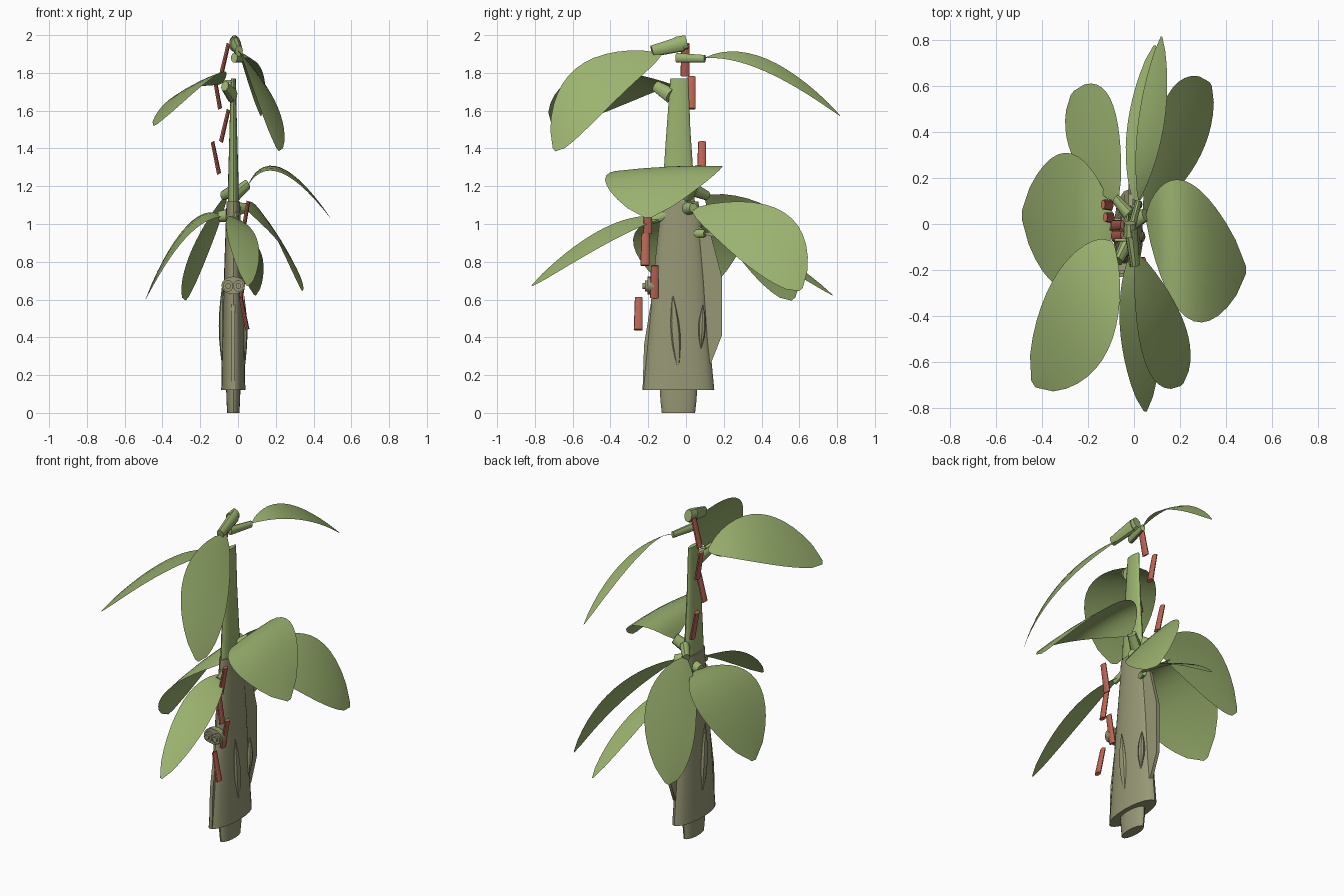
import bpy, bmesh, math
from mathutils import Vector

if "Cube" in bpy.data.objects:
    bpy.data.objects.remove(bpy.data.objects["Cube"])

SQUASH = 0.45   # the plant is flattened along x


def material(name, rgb):
    m = bpy.data.materials.new(name)
    m.diffuse_color = (*rgb, 1)
    m.use_nodes = True
    m.node_tree.nodes["Principled BSDF"].inputs["Base Color"].default_value = m.diffuse_color
    return m


GREEN = material("leaf green", (0.33, 0.45, 0.16))
BARK = material("bark olive", (0.31, 0.31, 0.18))
RED = material("red stick", (0.50, 0.13, 0.09))


def finish(name, verts, faces, mat, up=False):
    me = bpy.data.meshes.new(name)
    me.from_pydata(verts, [], faces)
    bm = bmesh.new()
    bm.from_mesh(me)
    bmesh.ops.recalc_face_normals(bm, faces=bm.faces)
    bm.normal_update()
    if up and sum(f.normal.z for f in bm.faces) < 0:
        bmesh.ops.reverse_faces(bm, faces=bm.faces)
    bm.to_mesh(me)
    bm.free()
    ob = bpy.data.objects.new(name, me)
    bpy.context.collection.objects.link(ob)
    me.materials.append(mat)
    bpy.ops.object.select_all(action='DESELECT')
    ob.select_set(True)
    bpy.context.view_layer.objects.active = ob
    bpy.ops.object.shade_smooth_by_angle(angle=math.radians(40))
    return ob


def loft(name, rings, mat):
    n = len(rings[0])
    verts = [v for r in rings for v in r]
    faces = [(k * n + i, k * n + (i + 1) % n, (k + 1) * n + (i + 1) % n, (k + 1) * n + i)
             for k in range(len(rings) - 1) for i in range(n)]
    faces += [tuple(range(n))[::-1], tuple(range((len(rings) - 1) * n, len(rings) * n))]
    return finish(name, verts, faces, mat)


def column(name, sections, mat, n=20):
    # sections: z, half width in x, half width in y, centre y
    loft(name, [[(-0.025 + a * math.cos(math.tau * i / n), cy + b * math.sin(math.tau * i / n), z)
                 for i in range(n)] for z, a, b, cy in sections], mat)


def stick(name, p, q, r1, r2, mat, n=10, squash=SQUASH):
    p, q = Vector(p), Vector(q)
    d = (q - p).normalized()
    u = d.orthogonal().normalized()
    w = d.cross(u)
    rings = []
    for c, r in ((p, r1), (q, r2)):
        ring = []
        for i in range(n):
            o = (u * math.cos(math.tau * i / n) + w * math.sin(math.tau * i / n)) * r
            o.x *= squash
            ring.append(c + o)
        rings.append(ring)
    loft(name, rings, mat)


def blade(name, base, tip, edge_a, edge_b, power, mat, camber=0.04, rows=14, cols=4):
    # arched sheet through base, tip and the two widest edge points
    base, tip, ea, eb = map(Vector, (base, tip, edge_a, edge_b))
    side = (eb - ea) / 2
    bow = (ea + eb) / 2 - base.lerp(tip, 0.55)
    nrm = side.cross(tip - base).normalized()
    if nrm.dot(bow) < 0:
        nrm = -nrm
    nrm *= camber * side.length
    verts, faces = [], []
    for k in range(rows + 1):
        t = 0.006 + 0.99 * k / rows
        w = math.sin(math.pi * t ** 1.14) ** power
        c = base.lerp(tip, t) + bow * 4 * t * (1 - t)
        for j in range(cols + 1):
            u = 2 * j / cols - 1
            verts.append(c + side * w * u + nrm * w * (1 - u * u))
    s = cols + 1
    for k in range(rows):
        faces += [(k * s + j, k * s + j + 1, (k + 1) * s + j + 1, (k + 1) * s + j) for j in range(cols)]
    return finish(name, verts, faces, mat, up=True)


# trunk, root stub and upper stem
column("root_stub", [(0, .032, .088, -.04), (.06, .036, .095, -.04), (.14, .038, .1, -.04)], BARK)
column("trunk", [(.12, .064, .19, -.04), (.4, .058, .163, -.04), (.7, .05, .14, -.035),
                 (1.0, .04, .112, -.03), (1.12, .036, .1, -.035)], BARK)
column("upper_stem", [(1.05, .03, .09, -.04), (1.25, .027, .08, -.04), (1.5, .02, .063, -.04),
                      (1.77, .013, .048, -.035)], GREEN)

# leaves: base, tip, two widest edge points, fullness
LEAVES = {
    "top_front_leaf": ((.01, -.13, 1.9), (.21, -.70, 1.39), (.05, -.61, 1.80), (.222, -.44, 1.59), .6),
    "top_back_leaf": ((.02, .1, 1.88), (.12, .82, 1.57), (.02, .46, 1.86), (.135, .46, 1.79), .7),
    "top_left_leaf": ((-.09, -.08, 1.74), (-.44, -.70, 1.52), (-.35, -.24, 1.67), (-.13, -.58, 1.78), .58),
    "right_leaf": ((.05, .03, 1.2), (.49, -.20, 1.03), (.24, .18, 1.29), (.25, -.42, 1.262), .68),
    "back_right_leaf": ((.04, .03, 1.08), (.335, .61, .65), (.14, .55, 1.04), (.285, .29, .81), .62),
    "back_left_leaf": ((-.07, .1, 1.15), (-.27, .57, .6), (-.27, .30, .80), (-.1, .54, 1.0), .58),
    "left_leaf": ((-.08, 0, 1.04), (-.49, .04, .6), (-.29, .31, .97), (-.3, -.28, .90), .65),
    "front_leaf": ((-.01, -.13, 1.03), (.05, -.82, .67), (-.06, -.47, .96), (.11, -.45, .88), .62),
    "back_leaf": ((.01, .08, .95), (.09, .78, .62), (-.03, .42, .88), (.13, .42, .82), .65),
}
for name, pts in LEAVES.items():
    blade(name, *pts, GREEN)

# leaf stalks
STALKS = [
    ((-.015, -.02, 1.955), (.005, -.18, 1.915), .042, .03),
    ((-.02, -.05, 1.88), (.02, .1, 1.875), .026, .02),
    ((-.03, -.08, 1.68), (-.07, -.16, 1.73), .042, .03),
    ((-.02, 0, 1.15), (.05, .04, 1.21), .04, .03),
    ((-.02, 0, 1.08), (.05, .04, 1.085), .04, .025),
    ((-.02, .04, 1.18), (-.08, .11, 1.15), .035, .025),
    ((-.02, -.02, 1.05), (-.1, 0, 1.04), .04, .03),
    ((-.015, -.1, 1.05), (-.01, -.18, 1.02), .025, .02),
    ((-.015, .03, .95), (.01, .1, .95), .025, .02),
]
for i, s in enumerate(STALKS):
    stick(f"leaf_stalk_{i + 1}", *s, GREEN, squash=0.7)

# bud at the very top
stick("top_bud", (-.018, -.05, 1.95), (-.018, .005, 1.965), .042, .036, GREEN, squash=0.7)
stick("stem_tip", (-.085, -.07, 1.755), (-.02, -.07, 1.755), .008, .006, GREEN)

# red sticks: x at top, x at bottom, y, z at top
for i, (xa, xb, y, z) in enumerate([(-.05, -.09, -.003, 1.955), (-.125, -.095, .03, 1.78),
                                    (-.05, -.09, -.05, 1.605), (-.135, -.1, .085, 1.435),
                                    (.055, .025, -.2, 1.12), (.02, .045, -.215, .95),
                                    (.045, .015, -.165, .78), (.015, .05, -.25, .61)]):
    stick(f"red_stick_{i + 1}", (xa, y, z), (xb, y - .003, z - .17), .021, .024, RED)


# knob with two ringed discs on the front of the trunk
def disc(name, x, z, y0, y1, a, b, n=16):
    loft(name, [[(x + a * math.cos(math.tau * i / n), y, z + b * math.sin(math.tau * i / n))
                 for i in range(n)] for y in (y0, y1)], BARK)


disc("knob", -.025, .675, -.17, -.205, .063, .047)
for s in (-1, 1):
    disc("knob_ring", -.025 + s * .027, .672, -.2, -.218, .027, .03)
    disc("knob_centre", -.025 + s * .027, .672, -.21, -.23, .014, .016)


# peeling bark: tapered fins standing out of the trunk
def fin(name, outline, x0, x1):
    loft(name, [[(x, y, z) for y, z in outline] for x in (x0, x1)], BARK)


fin("back_bark_fin", [(.05, .2), (.135, .27), (.19, .41), (.19, .72), (.13, .95), (.05, 1.0)], -.025, -.005)
fin("front_bark_fin", [(-.1, .12), (-.23, .12), (-.222, .36), (-.19, .56), (-.14, .68), (-.1, .68)], -.035, -.015)


# spindle-shaped bark slivers on the trunk sides
def sliver(name, x, y, z0, z1, rx, ry, lean):
    rings = []
    for k in range(7):
        t = k / 6
        h = 0.08 + 0.92 * math.sin(math.pi * t)
        rings.append([(x + h * rx * math.cos(math.tau * i / 8),
                       y + lean * (t - .5) + h * ry * math.sin(math.tau * i / 8),
                       z0 + (z1 - z0) * t) for i in range(8)])
    loft(name, rings, BARK)


sliver("right_bark_sliver", .032, -.055, .22, .62, .018, .025, -.03)
sliver("left_bark_sliver", -.082, -.055, .24, .68, .02, .025, -.03)
sliver("small_bark_sliver", .018, .085, .34, .57, .02, .02, .01)
